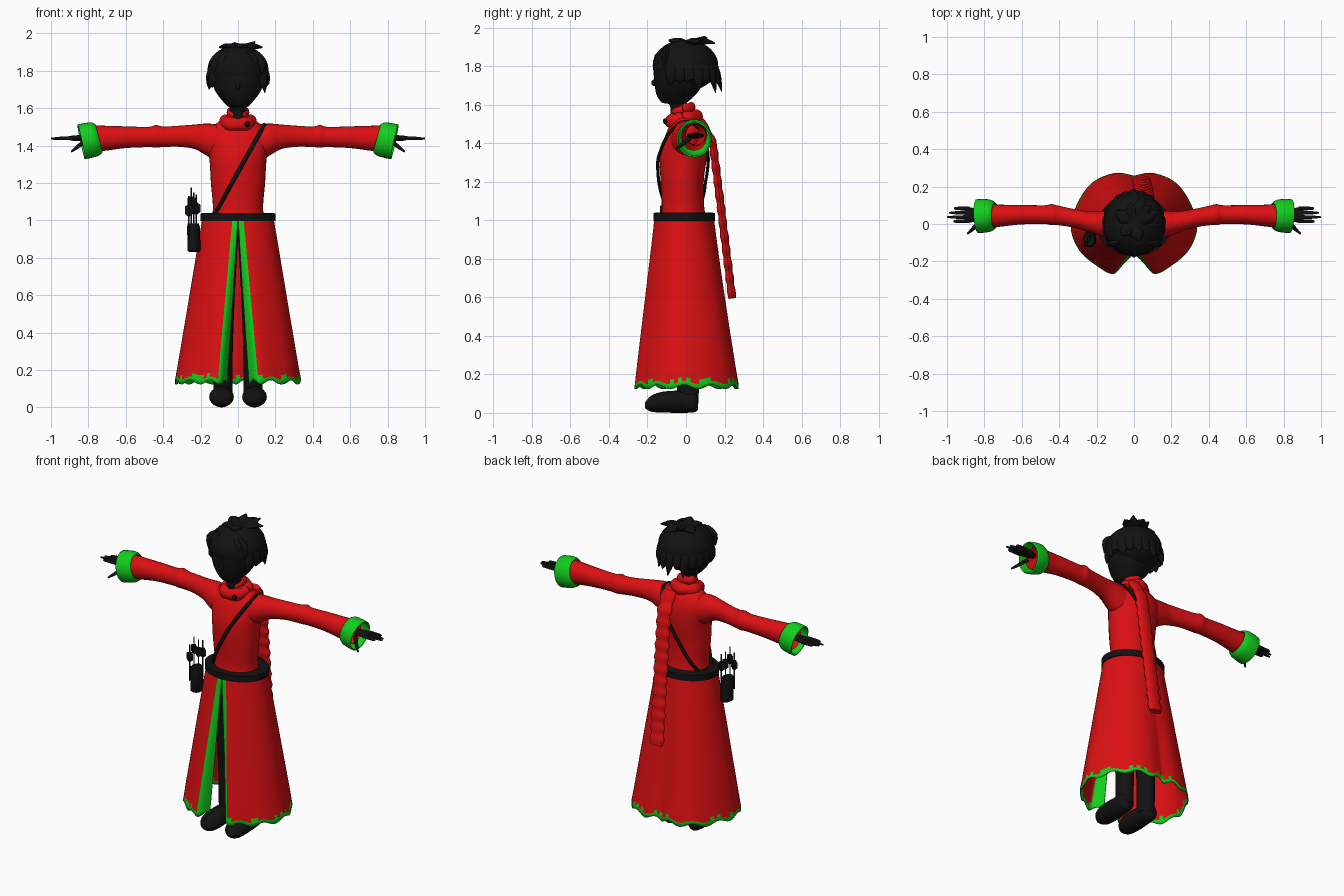
import bpy, bmesh, math, random
from mathutils import Vector as V

if "Cube" in bpy.data.objects:
    bpy.data.objects.remove(bpy.data.objects["Cube"])

random.seed(4)


def material(name, rgb):
    m = bpy.data.materials.new(name)
    m.diffuse_color = (*rgb, 1)
    m.use_nodes = True
    m.node_tree.nodes["Principled BSDF"].inputs["Base Color"].default_value = m.diffuse_color
    return m


RED = material("red_cloth", (0.72, 0.005, 0.006))
GREEN = material("green_trim", (0.006, 0.62, 0.012))
BLACK = material("black", (0.006, 0.006, 0.006))


def make(name, verts, faces, mats, angle=50):
    me = bpy.data.meshes.new(name)
    me.from_pydata(verts, [], faces)
    for m in mats:
        me.materials.append(m)
    bm = bmesh.new()
    bm.from_mesh(me)
    bmesh.ops.recalc_face_normals(bm, faces=bm.faces)
    bm.to_mesh(me)
    bm.free()
    ob = bpy.data.objects.new(name, me)
    bpy.context.collection.objects.link(ob)
    bpy.context.view_layer.objects.active = ob
    ob.select_set(True)
    bpy.ops.object.shade_smooth_by_angle(angle=math.radians(angle))
    ob.select_set(False)
    return ob


def spline(rows, steps):
    """Smooth curve through rows of numbers."""
    out = []
    for i in range(len(rows) - 1):
        p = [rows[max(0, min(len(rows) - 1, i + k))] for k in (-1, 0, 1, 2)]
        for s in range(steps):
            t = s / steps
            out.append([b + .5 * t * (c - a + t * (2 * a - 5 * b + 4 * c - d + t * (3 * (b - c) + d - a)))
                        for a, b, c, d in zip(*p)])
    return out + [list(rows[-1])]


def tube(name, rows, mat, ref=(0, 1, 0), axis=None, n=20, steps=4, caps=True):
    """Loft ellipses; each row is x, y, z, half width, half depth."""
    rows = spline(rows, steps)
    pts = [V(r[:3]) for r in rows]
    verts, faces = [], []
    for i, r in enumerate(rows):
        t = V(axis) if axis else pts[min(i + 1, len(pts) - 1)] - pts[max(i - 1, 0)]
        side = t.cross(V(ref)).normalized()
        up = side.cross(t).normalized()
        for k in range(n):
            a = 2 * math.pi * k / n
            verts.append(pts[i] + side * r[3] * math.cos(a) + up * r[4] * math.sin(a))
    for i in range(len(rows) - 1):
        for k in range(n):
            j = (k + 1) % n
            faces.append((i * n + k, i * n + j, (i + 1) * n + j, (i + 1) * n + k))
    if caps:
        faces += [tuple(range(n)), tuple(range(len(verts) - n, len(verts)))]
    return make(name, verts, faces, [mat])


def thicken(ob, amount):
    m = ob.modifiers.new("thickness", "SOLIDIFY")
    m.thickness = amount
    m.offset = 0


def ball(name, loc, size, mat):
    bm = bmesh.new()
    bmesh.ops.create_uvsphere(bm, u_segments=28, v_segments=18, radius=1)
    bm.verts.index_update()
    verts = [V((v.co.x * size[0], v.co.y * size[1], v.co.z * size[2])) + V(loc) for v in bm.verts]
    faces = [[v.index for v in f.verts] for f in bm.faces]
    bm.free()
    return make(name, verts, faces, [mat])


# Torso: z, centre y, half width, half depth
TORSO = [(.96, -.01, .17, .14), (1.05, -.015, .135, .112), (1.2, -.02, .145, .112), (1.32, -.015, .152, .122),
         (1.4, -.005, .165, .115), (1.46, 0, .165, .1), (1.51, 0, .125, .075), (1.56, -.02, .06, .05)]
tube("torso", [(0, cy, z, a, b) for z, cy, a, b in TORSO], RED, axis=(0, 0, 1), n=32)

# Skirt: open at the front, flaring from the waist to a wavy hem
HEM = [(0, .255), (.1, .27), (.22, .22), (.3, .11), (.335, -.02), (.29, -.14), (.2, -.22), (.11, -.265), (.06, -.2)]
ANGLE = [90, 66, 42, 18, -6, -32, -58, -81, -90]
half = spline([(x, y, a) for (x, y), a in zip(HEM, ANGLE)], 6)
line = [(-x, y, 180 - a) for x, y, a in half[:0:-1]] + half
N, ROWS = len(line), 40
verts, faces, tint = [], [], []
for r in range(ROWS + 1):
    f = r / ROWS
    for c, (x, y, a) in enumerate(line):
        a = math.radians(a)
        tx, ty = .188 * math.cos(a), -.01 + .152 * math.sin(a)
        drop = .012 * math.sin(c * .9) * max(0, f - .9) * 10
        verts.append((tx + (x - tx) * f, ty + (y - ty) * f, 1.01 - .875 * f + drop))
for r in range(ROWS):
    for c in range(N - 1):
        faces.append((r * N + c, r * N + c + 1, (r + 1) * N + c + 1, (r + 1) * N + c))
        hem = r == ROWS - 1 or (r == ROWS - 2 and random.random() < .3)
        tint.append(int(hem or c < 6 or c >= N - 7))
skirt = make("coat_skirt", verts, faces, [RED, GREEN])
for p, t in zip(skirt.data.polygons, tint):
    p.material_index = t
thicken(skirt, .006)

# Belt
tube("belt", [(0, -.01, z, a, a * .8) for z, a in ((.995, .185), (.998, .2), (1.037, .2), (1.04, .185))],
     BLACK, axis=(0, 0, 1), n=36, steps=1)

# Chest strap following the torso front and back


def strap_point(t, side):
    x, z = .14 - .3 * t, 1.51 - .54 * t
    i = max(k for k in range(len(TORSO) - 1) if k == 0 or TORSO[k][0] <= z)
    lo, hi = TORSO[i], TORSO[i + 1]
    f = (z - lo[0]) / (hi[0] - lo[0])
    _, cy, a, b = [p + (q - p) * f for p, q in zip(lo, hi)]
    return x, cy + side * (b * math.sqrt(max(.04, 1 - (x / a) ** 2)) + .012), z, .008, .011


tube("chest_strap", [strap_point(i / 14, -1) for i in range(15)] +
     [strap_point(i / 14, 1) for i in range(14, -1, -1)] + [strap_point(0, -1)],
     BLACK, ref=(.874, 0, -.486), n=8, steps=2)

# Arms, cuffs, hands, legs and boots, mirrored
for s, tag in ((-1, "right"), (1, "left")):
    arm = [(.08, 0, 1.41, .08, .10), (.16, 0, 1.43, .072, .088), (.23, .01, 1.447, .057, .066),
           (.32, .03, 1.45, .05, .056), (.40, .045, 1.447, .052, .055), (.44, .05, 1.45, .056, .06),
           (.48, .05, 1.446, .05, .054), (.6, .05, 1.445, .052, .058), (.7, .045, 1.44, .058, .066),
           (.8, .042, 1.435, .066, .074)]
    tube(tag + "_sleeve", [(s * x, y, z, a, b) for x, y, z, a, b in arm], RED, ref=(0, 0, 1),
         axis=(s, 0, 0), n=24, caps=False)
    cuff = [(.745, .045, 1.44, .066, .074), (.765, .045, 1.435, .08, .087), (.80, .044, 1.428, .086, .091),
            (.838, .042, 1.42, .086, .091)]
    thicken(tube(tag + "_cuff", [(s * x, y, z, a, b) for x, y, z, a, b in cuff], GREEN, ref=(0, 0, 1),
                 n=28, caps=False), .008)
    tube(tag + "_palm", [(s * x, .048, 1.44, a, b) for x, a, b in
                         ((.80, .02, .014), (.84, .034, .016), (.88, .04, .015), (.905, .036, .01))],
         BLACK, ref=(0, 0, 1), n=14)
    for i, end in enumerate((.965, 1.0, .99, .96)):
        y = .014 + i * .023
        tube(f"{tag}_finger_{i}", [(s * .88, y, 1.44, .01, .011), (s * .95, y, 1.439, .009, .009),
                                   (s * end, y, 1.437, .004, .005)], BLACK, ref=(0, 0, 1), n=8, steps=2)
    tube(tag + "_thumb", [(s * .82, .02, 1.425, .012, .012), (s * .855, -.02, 1.395, .011, .011),
                          (s * .89, -.052, 1.368, .005, .005)], BLACK, ref=(0, 0, 1), n=8, steps=2)
    tube(tag + "_leg", [(s * .08, .01, .05, .05, .055), (s * .08, .01, .3, .052, .06),
                        (s * .075, 0, .6, .058, .07), (s * .07, 0, .99, .075, .09)], BLACK, axis=(0, 0, 1))
    boot = [(.062, .055, .025, .04), (.04, .058, .05, .055), (-.03, .058, .058, .058),
            (-.12, .056, .066, .054), (-.18, .048, .054, .042), (-.212, .04, .02, .016)]
    tube(tag + "_boot", [(s * .088, y, z, a, b) for y, z, a, b in boot], BLACK, ref=(0, 0, 1), axis=(0, -1, 0))

# Scarf: wrapped rings, brooch and a puffy tail hanging behind


def ring(name, cz, rx, ry, fat, tall):
    rows = []
    for i in range(25):
        a = 2 * math.pi * i / 24
        puff = 1 + .1 * math.sin(a * 5)
        rows.append((rx * math.cos(a), -.015 + ry * math.sin(a), cz + .012 * math.sin(a), fat * puff, tall * puff))
    tube(name, rows, RED, ref=(0, 0, 1), n=14, steps=2)


ring("scarf_lower", 1.525, .066, .066, .034, .036)
ring("scarf_upper", 1.575, .04, .042, .02, .026)
ball("scarf_brooch", (.05, -.108, 1.515), (.015, .012, .015), BLACK)
tail = []
for i in range(27):
    t = i / 26
    puff = (1, 1.22)[i % 2]
    y = .075 + .05 * min(1, t * 8) + .115 * t
    tail.append((.062 - .022 * t, y, 1.52 - .925 * t, .042 * puff, .019 * puff))
tube("scarf_tail", tail, RED, n=14, steps=3)

# Head: neck, face and nose
face = [(1.54, -.035, .045, .045), (1.60, -.04, .045, .045), (1.612, -.06, .058, .065), (1.65, -.052, .092, .1),
        (1.7, -.04, .125, .122), (1.78, -.03, .145, .138), (1.86, -.02, .14, .135)]
tube("head", [(0, y, z, a, b) for z, y, a, b in face], BLACK, axis=(0, 0, 1), n=28)
ball("nose", (0, -.162, 1.715), (.012, .018, .018), BLACK)

# Hair: cap, hanging locks and crown tufts
ball("hair_cap", (0, -.003, 1.805), (.163, .17, .133), BLACK)
for i in range(15):
    a = math.radians(-28 + 236 * i / 14)
    c, d = math.cos(a), math.sin(a)
    low = 1.70 - .045 * max(0, d) * (i % 2) + .015 * (i % 3)
    tube(f"hair_lock_{i}", [(c * .125, d * .13, 1.84, .03, .02), (c * .148, d * .153, 1.78, .038, .022),
                            (c * .152, d * .17, 1.73, .025, .016), (c * .155, d * .185, low, .002, .002)],
         BLACK, ref=(c, d, 0), n=10, steps=3)
for i in range(7):
    x = -.12 + .04 * i
    tube(f"hair_fringe_{i}", [(x * .6, -.1, 1.89, .025, .015), (x, -.15 + abs(x) * .35, 1.85, .03, .016),
                              (x * 1.08, -.162 + abs(x) * .4, 1.785 + .012 * (i % 2), .003, .003)],
         BLACK, n=10, steps=3)
for i, (x, y, z) in enumerate(((.13, .07, 1.925), (.09, .1, 1.955), (-.02, .11, 1.95), (-.1, .07, 1.925),
                               (.03, -.09, 1.935), (-.07, -.06, 1.935), (.05, .15, 1.92))):
    tube(f"hair_tuft_{i}", [(x * .2, y * .2, 1.915, .03, .02), (x * .6, y * .6, 1.93, .036, .018),
                            (x, y, z, .004, .004)], BLACK, ref=(0, 0, 1), n=10, steps=3)

# Hip quiver with arrows and fletching
tube("quiver", [(-.232, -.08, .83, .025, .034), (-.235, -.08, .838, .035, .046), (-.238, -.08, .965, .034, .044),
                (-.24, -.08, .985, .03, .04)], BLACK, axis=(0, 0, 1), n=12, steps=1)
for i in range(4):
    x, y, top = -.262 + .013 * i, -.115 + .025 * i, (1.13, 1.175, 1.15, 1.14)[i]
    tube(f"arrow_{i}", [(x, y, .9, .004, .004), (x, y, top, .004, .004)], BLACK, n=6, steps=1)
    for k, (a, b) in enumerate(((.022, .003), (.003, .022))):
        tube(f"fletching_{i}_{k}", [(x, y, top - .11, .003, .003), (x, y, top - .095, a, b),
                                    (x, y, top - .055, a, b), (x, y, top - .045, .003, .003)],
             BLACK, axis=(0, 0, 1), n=6, steps=1)
